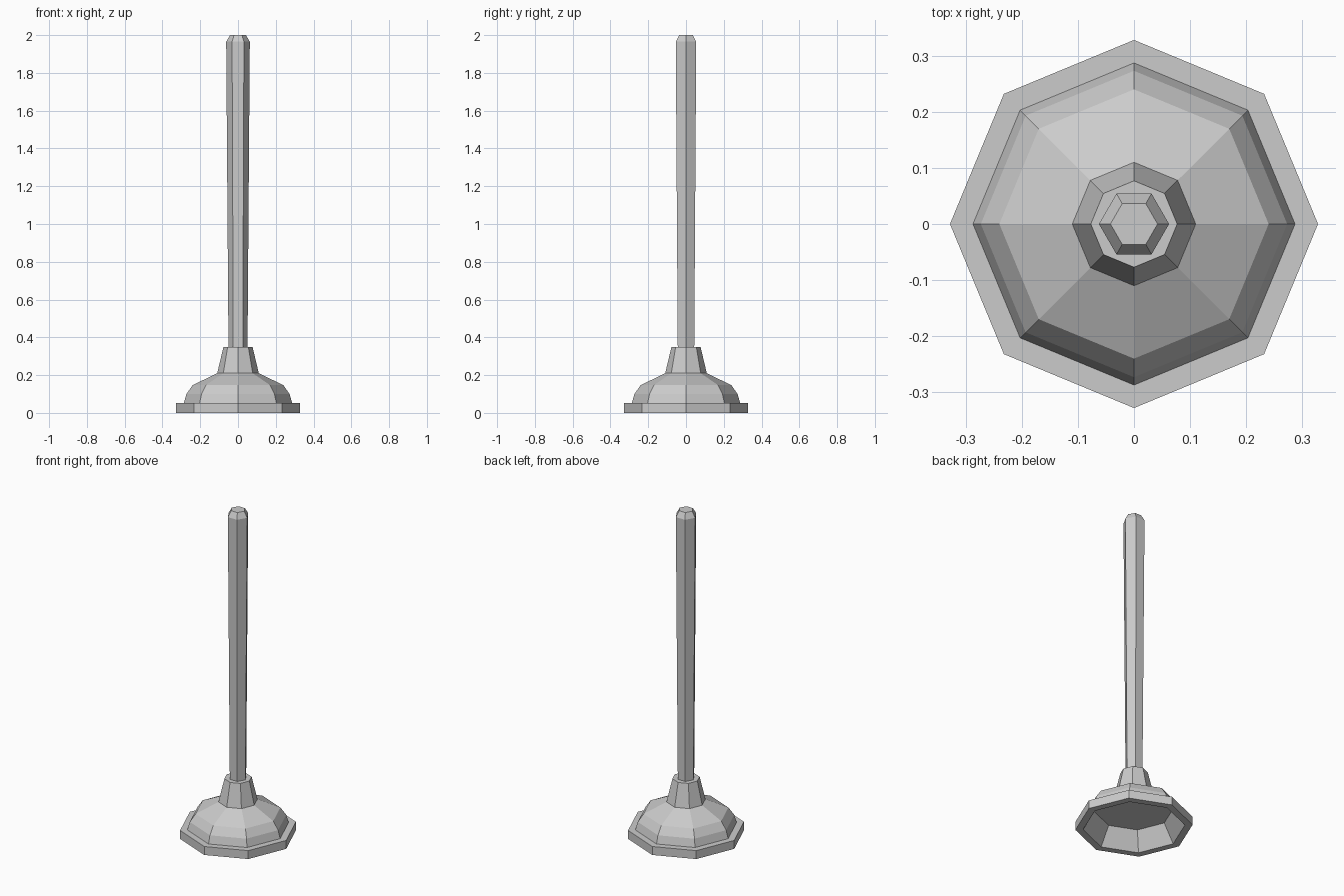
import bpy, bmesh
from math import cos, sin, pi

if "Cube" in bpy.data.objects:
    bpy.data.objects.remove(bpy.data.objects["Cube"])


def lathe(name, profile, sides):
    """Flat-faced revolve of (radius, z) points, capped at both ends."""
    bm = bmesh.new()
    rings = [[bm.verts.new((r * cos(2 * pi * i / sides), r * sin(2 * pi * i / sides), z))
              for i in range(sides)] for r, z in profile]
    for a, b in zip(rings, rings[1:]):
        for i in range(sides):
            j = (i + 1) % sides
            bm.faces.new((a[i], a[j], b[j], b[i]))
    bm.faces.new(rings[0])
    bm.faces.new(rings[-1])
    bmesh.ops.recalc_face_normals(bm, faces=bm.faces)
    mesh = bpy.data.meshes.new(name)
    bm.to_mesh(mesh)
    bm.free()
    obj = bpy.data.objects.new(name, mesh)
    bpy.context.collection.objects.link(obj)
    return obj


# Rubber cup: hollow underside, lip, dome and collar
lathe("rubber_cup", [(0.22, 0.11), (0.285, 0.0), (0.328, 0.0), (0.328, 0.052),
                     (0.287, 0.052), (0.273, 0.10), (0.24, 0.147),
                     (0.11, 0.21), (0.077, 0.35)], 8)

# Tapered hexagonal handle with chamfered tip
lathe("handle", [(0.05, 0.30), (0.0625, 1.965), (0.042, 2.0)], 6)
